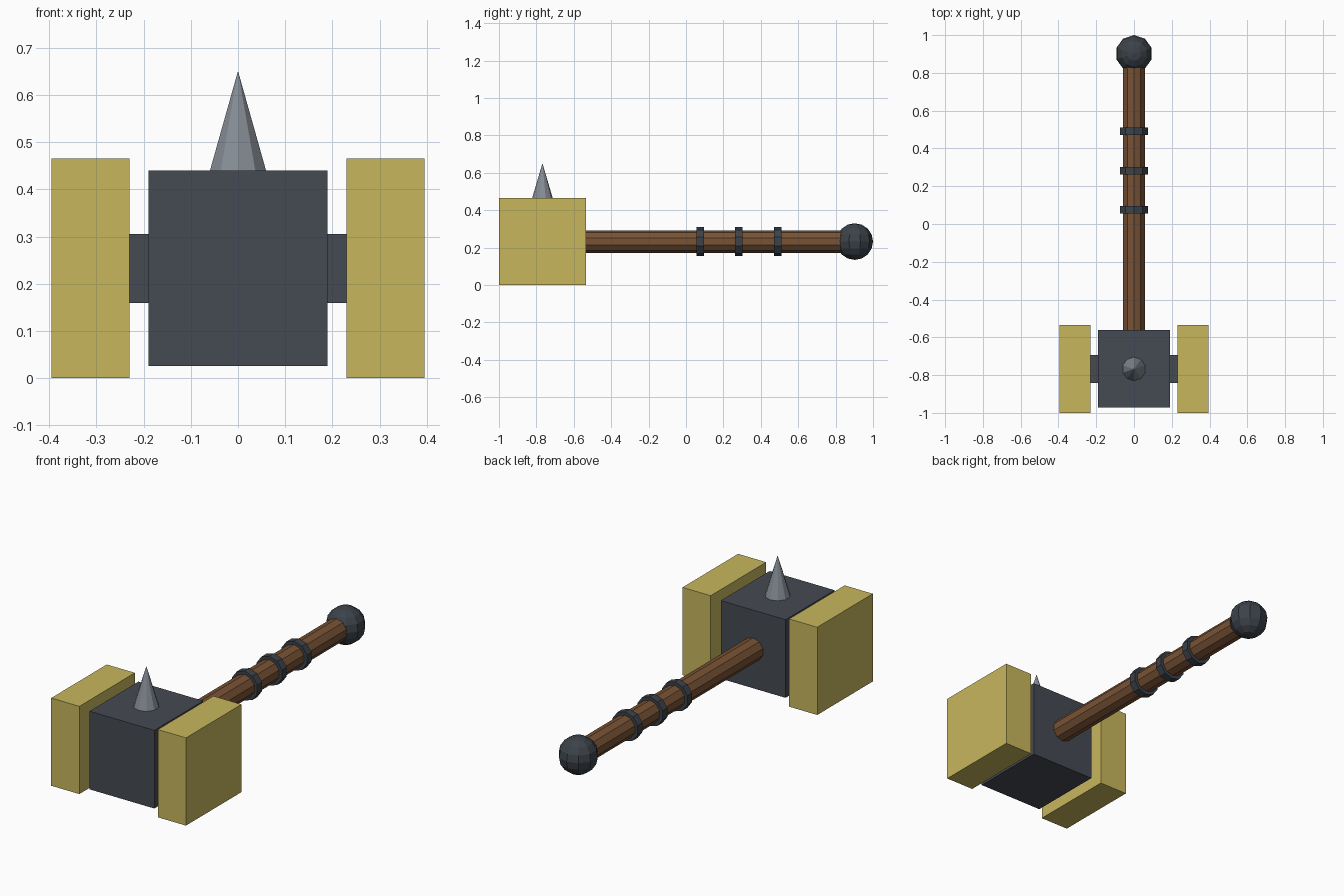
import bpy, math

if "Cube" in bpy.data.objects:
    bpy.data.objects.remove(bpy.data.objects["Cube"])

def mat(name, rgb):
    m = bpy.data.materials.new(name)
    m.diffuse_color = (*rgb, 1)
    m.use_nodes = True
    m.node_tree.nodes["Principled BSDF"].inputs["Base Color"].default_value = m.diffuse_color
    return m

GOLD = mat("dull_gold", (0.58, 0.47, 0.11))
IRON = mat("dark_iron", (0.06, 0.068, 0.085))
BAND = mat("blue_black_iron", (0.045, 0.055, 0.068))
STEEL = mat("grey_steel", (0.24, 0.265, 0.30))
WOOD = mat("brown_wood", (0.19, 0.085, 0.035))

HY, HZ = -0.7675, 0.2325   # centre of the head

def finish(name, m):
    o = bpy.context.object
    o.name = name
    o.data.materials.append(m)
    return o

def box(name, x, size, m):
    bpy.ops.mesh.primitive_cube_add(size=1, location=(x, HY, HZ))
    o = finish(name, m)
    o.scale = size
    return o

def rod(name, r, y0, y1, m):
    bpy.ops.mesh.primitive_cylinder_add(vertices=10, radius=r, depth=y1 - y0,
        location=(0, (y0 + y1) / 2, HZ), rotation=(math.pi / 2, 0, 0))
    return finish(name, m)

# Head: core block, axle through it, striking plates on both sides
box("head_block", 0, (0.38, 0.41, 0.414), IRON)
box("head_axle", 0, (0.47, 0.146, 0.146), IRON)
for side, s in (("left", -1), ("right", 1)):
    box(side + "_striking_plate", s * 0.3125, (0.165, 0.465, 0.465), GOLD)

# Spike on top
bpy.ops.mesh.primitive_cone_add(vertices=10, radius1=0.063, radius2=0, depth=0.213,
                                location=(0, HY, 0.5445))
finish("top_spike", STEEL)

# Handle with three grip bands and a ball pommel
rod("handle", 0.06, -0.58, 0.85, WOOD)
for i, y in enumerate((0.075, 0.282, 0.49)):
    rod("grip_band_%d" % (i + 1), 0.078, y - 0.02, y + 0.02, BAND)
bpy.ops.mesh.primitive_uv_sphere_add(segments=10, ring_count=8, radius=0.098,
                                     location=(0, 0.902, HZ))
finish("pommel", BAND)
